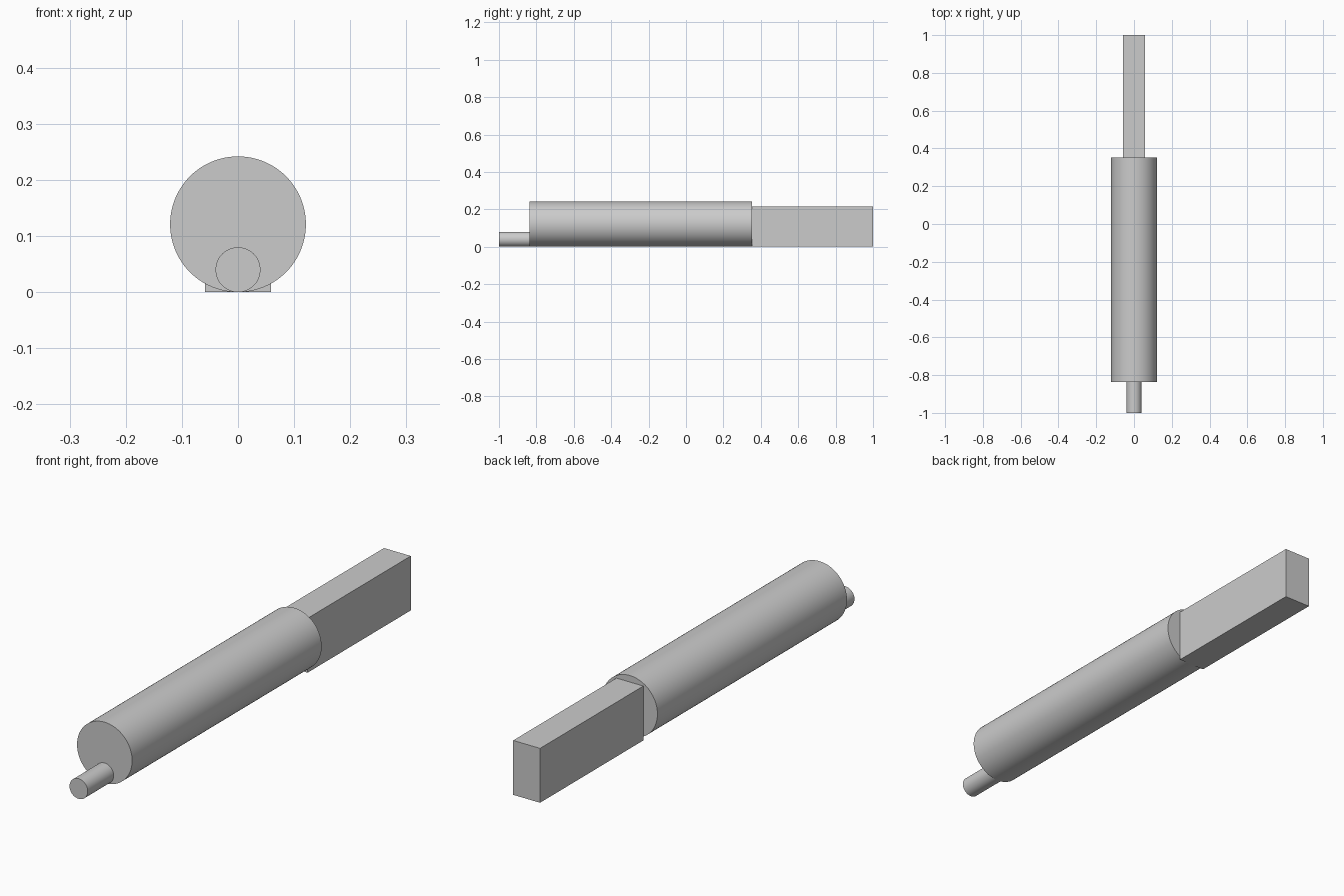
import bpy, math

cube = bpy.data.objects.get("Cube")
if cube:
    bpy.data.objects.remove(cube, do_unlink=True)

grey = bpy.data.materials.new("plain grey")
grey.use_nodes = True
colour = (0.6, 0.6, 0.6, 1)
grey.diffuse_color = colour
grey.node_tree.nodes["Principled BSDF"].inputs["Base Color"].default_value = colour

FRONT, SHOULDER, STEP, BACK = -1.0, -0.837, 0.352, 1.0


def rod(name, radius, y0, y1):
    """Round bar along y, resting on the ground."""
    bpy.ops.mesh.primitive_cylinder_add(
        vertices=96, radius=radius, depth=y1 - y0,
        location=(0, (y0 + y1) / 2, radius), rotation=(math.pi / 2, 0, 0))
    bar = bpy.context.object
    bar.name = name
    bar.data.materials.append(grey)
    bpy.ops.object.shade_smooth_by_angle(angle=math.radians(30))


# Thin front pin and thick round body, both touching the ground
rod("front_pin", 0.04, FRONT, SHOULDER)
rod("round_body", 0.121, SHOULDER, STEP)

# Flat rectangular tang at the back
width, height = 0.118, 0.216
bpy.ops.mesh.primitive_cube_add(size=1, location=(0, (STEP + BACK) / 2, height / 2))
tang = bpy.context.object
tang.name = "rear_tang"
tang.scale = (width, BACK - STEP, height)
bpy.ops.object.transform_apply(location=False, rotation=False, scale=True)
tang.data.materials.append(grey)
